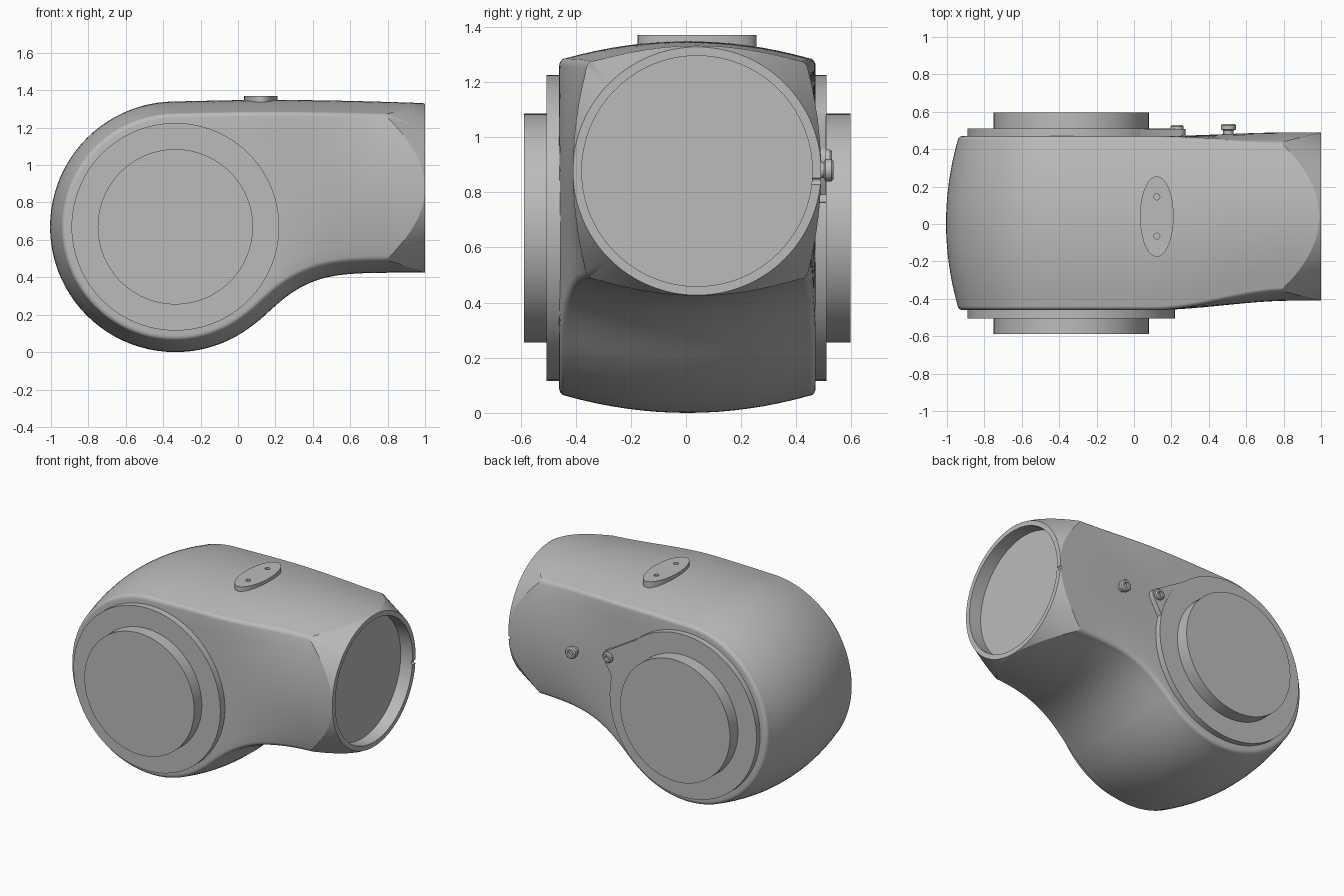
import bpy, bmesh, math
from mathutils import Matrix, Vector

old = bpy.data.objects.get("Cube")
if old:
    bpy.data.objects.remove(old, do_unlink=True)

grey = bpy.data.materials.new("light grey")
grey.use_nodes = True
grey.diffuse_color = (0.5, 0.5, 0.5, 1)
grey.node_tree.nodes["Principled BSDF"].inputs["Base Color"].default_value = (0.5, 0.5, 0.5, 1)

CX, CZ, R = -0.335, 0.67, 0.67      # joint axis and outer radius
AY, AZ = 0.04, 0.877                # arm axis
END = 1.1                           # arm is built long, then trimmed


def finish(name, bm):
    bmesh.ops.remove_doubles(bm, verts=bm.verts, dist=1e-5)
    rim = [e for e in bm.edges if e.is_boundary]
    if rim:
        bmesh.ops.holes_fill(bm, edges=rim, sides=0)
    bmesh.ops.recalc_face_normals(bm, faces=bm.faces)
    mesh = bpy.data.meshes.new(name)
    bm.to_mesh(mesh)
    bm.free()
    mesh.materials.append(grey)
    ob = bpy.data.objects.new(name, mesh)
    bpy.context.collection.objects.link(ob)
    return ob


def grid(bm, rows, closed=False):
    rows = [[bm.verts.new(p) for p in row] for row in rows]
    for a, b in zip(rows, rows[1:]):
        n = len(a)
        for i in range(n if closed else n - 1):
            k = (i + 1) % n
            bm.faces.new((a[i], a[k], b[k], b[i]))


def lathe(name, profile, place, axis, stretch=(1, 1), steps=96):
    """Turn (radius, height) pairs round an axis through place."""
    turn = Vector(axis).to_track_quat('Z', 'Y').to_matrix().to_4x4()
    m = Matrix.Translation(place) @ turn
    bm = bmesh.new()
    angles = [math.tau * i / steps for i in range(steps)]
    grid(bm, [[m @ Vector((r * stretch[0] * math.cos(a), r * stretch[1] * math.sin(a), h))
               for a in angles] for r, h in profile], closed=True)
    return finish(name, bm)


def rod(name, r, h0, h1, place, axis, **kw):
    return lathe(name, [(0, h0), (r, h0), (r, h1), (0, h1)], place, axis, **kw)


def boolean(ob, cutter, operation='DIFFERENCE'):
    cutter.hide_render = True
    mod = ob.modifiers.new("cut", 'BOOLEAN')
    mod.operation, mod.solver, mod.object = operation, 'EXACT', cutter
    bpy.context.view_layer.objects.active = ob
    bpy.ops.object.modifier_apply(modifier=mod.name)
    bpy.data.objects.remove(cutter, do_unlink=True)


def smooth(ob, angle=30):
    bpy.ops.object.select_all(action='DESELECT')
    ob.select_set(True)
    bpy.context.view_layer.objects.active = ob
    bpy.ops.object.shade_smooth_by_angle(angle=math.radians(angle))


# Housing outline: upper line, round joint, lower line sweeping into the arm
def top(x):
    return 1.34 + 0.01 * math.sin(2.4 * (x - CX)) - 0.008 * max(0, x)


def bottom(x):
    if x < 0.12:
        return CZ - math.sqrt(R * R - (x - CX) ** 2)
    u = x - 0.12
    return 0.425 - 0.25 * math.exp(-u / 0.27 - (u / 0.36) ** 2)


N = 44
stations = [CX + (END - CX) * i / N for i in range(N + 1)]
arc = [math.pi / 2 + math.pi * i / N for i in range(1, N)]
outline = [Vector((x, top(x))) for x in reversed(stations)]
outline += [Vector((CX + R * math.cos(a), CZ + R * math.sin(a))) for a in arc]
outline += [Vector((x, bottom(x))) for x in stations]
inward = []
for i in range(len(outline)):
    t = outline[min(i + 1, len(outline) - 1)] - outline[max(i - 1, 0)]
    inward.append(Vector((-t.y, t.x)).normalized())
inward[0], inward[-1] = Vector((0, -1)), Vector((0, 1))


def spine(p):
    x = max(p.x, CX)
    return Vector((x, (top(x) + bottom(x)) / 2))


def side_point(p, t):
    """Depth position: flat joint cheeks turning into bulged arm sides."""
    s = min(1, max(0, (p.x - 0.1) / 0.75))
    s = s * s * (3 - 2 * s)
    half = 0.465 - 0.015 * s - 0.055 * s * ((p.y - AZ) / 0.395) ** 2
    return Vector((p.x, 0.005 + 0.035 * s + t * half, p.y))


def ring(t, inset, blend=0):
    return [side_point((p + n * inset).lerp(spine(p), blend), t)
            for p, n in zip(outline, inward)]


# Half the cross-section: crown, rounded corner, then cheek closing on the spine
section = [(0.95 * i / 8, 0.062 * (i / 8) ** 2, 0) for i in range(9)]
for i in range(1, 6):
    a = math.pi / 2 * i / 5
    section.append((0.95 + 0.05 * math.sin(a), 0.062 + 0.028 * (1 - math.cos(a)), 0))
section += [(1, 0.09, b / 6) for b in range(1, 7)]
section = [(-t, d, b) for t, d, b in reversed(section[1:])] + section

bm = bmesh.new()
grid(bm, [ring(*s) for s in section])
housing = finish("joint_housing", bm)

# Arm mouth: conical trim, round socket and a small rim notch
boolean(housing, lathe("trim", [(0, -2.2), (1.55, -2.2), (0.45, 0), (0, 0)],
                       (1, AY, AZ), (1, 0, 0), steps=128), 'INTERSECT')
boolean(housing, rod("socket", 0.418, -0.09, 0.2, (1, AY, AZ), (1, 0, 0), steps=128))
boolean(housing, rod("notch", 0.012, -0.06, 0.06, (1, 0.49, 0.84), (0, 1, 0), steps=16))
smooth(housing, 24)

# Stepped bearing covers on both cheeks
for name, sign, step, face in (("front", -1, 0.505, 0.588), ("back", 1, 0.51, 0.597)):
    place, axis = (CX, 0, CZ), (0, sign, 0)
    smooth(rod(name + "_cover", 0.555, 0.43, step, place, axis))
    smooth(rod(name + "_flange", 0.415, 0.48, face, place, axis))

# Pointed lug on the back cover
SX, SZ = 0.23, 0.92
lug = [(CX, CZ)]
lug += [(CX + 0.555 * math.cos(a), CZ + 0.555 * math.sin(a)) for a in (0.17, 0.22)]
lug += [(SX + 0.045 * math.cos(a), SZ + 0.045 * math.sin(a))
        for a in (-0.3 + 0.25 * i for i in range(8))]
lug += [(CX + 0.555 * math.cos(a), CZ + 0.555 * math.sin(a)) for a in (0.85, 0.95)]
bm = bmesh.new()
grid(bm, [[(x, y, z) for x, z in lug] for y in (0.45, 0.508)], closed=True)
smooth(finish("cover_lug", bm))

# Socket-head screws
for name, x, z, r, y in (("lug_screw", SX, SZ, 0.035, 0.53), ("side_screw", 0.505, 0.88, 0.04, 0.535)):
    smooth(lathe(name, [(0, 0.44), (r * 0.7, 0.44), (r * 0.7, y - 0.035), (r, y - 0.03), (r, y - 0.008),
                        (r * 0.8, y), (r * 0.45, y), (r * 0.45, y - 0.02), (0, y - 0.02)],
                 (x, 0, z), (0, 1, 0), steps=32))

# Oval pad on top with two small holes
bm = bmesh.new()
angles = [math.tau * i / 64 for i in range(64)]
grid(bm, [[(0.122 + 0.09 * math.cos(a), AY + 0.215 * math.sin(a), z) for a in angles]
          for z in (1.28, 1.37)], closed=True)
pad = finish("oval_pad", bm)
for dy in (-0.105, 0.105):
    boolean(pad, rod("pad_hole", 0.016, 1.355, 1.4, (0.122, AY + dy, 0), (0, 0, 1), steps=24))
smooth(pad)
